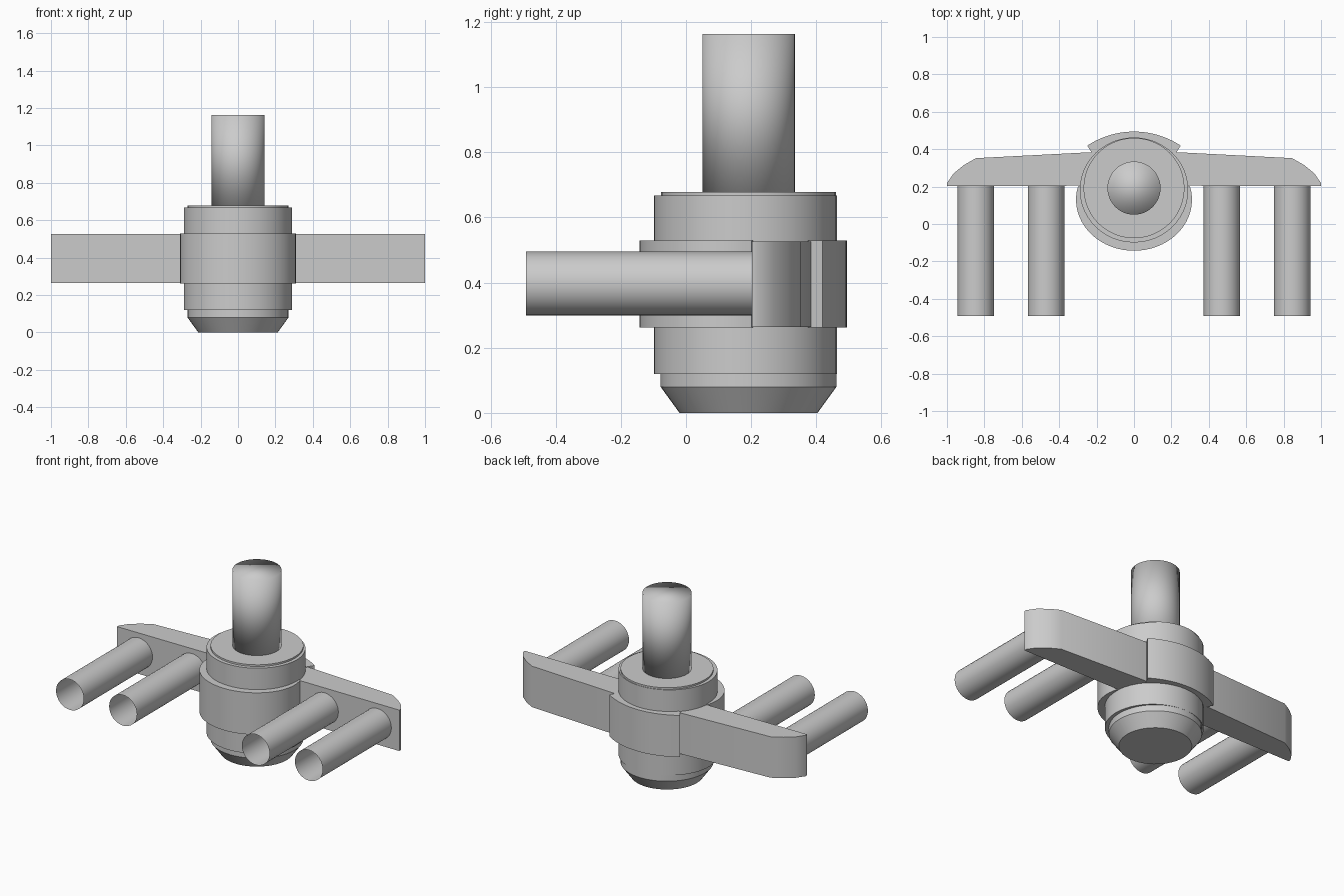
import bpy, bmesh, math

if "Cube" in bpy.data.objects:
    bpy.data.objects.remove(bpy.data.objects["Cube"])

N = 48


def finish(name, bm, angle=35, mirror=False):
    bmesh.ops.recalc_face_normals(bm, faces=bm.faces)
    me = bpy.data.meshes.new(name)
    bm.to_mesh(me)
    bm.free()
    ob = bpy.data.objects.new(name, me)
    bpy.context.collection.objects.link(ob)
    bpy.ops.object.select_all(action='DESELECT')
    ob.select_set(True)
    bpy.context.view_layer.objects.active = ob
    bpy.ops.object.shade_smooth_by_angle(angle=math.radians(angle))
    if mirror:
        ob.modifiers.new("mirror", 'MIRROR').use_mirror_merge = False
    return ob


def turned(name, cy, profile, angle=35):
    """Stack of elliptical rings (rx, ry, z) around the upright axis at y = cy."""
    bm = bmesh.new()
    rings = [[bm.verts.new((rx * math.cos(2 * math.pi * i / N),
                            cy + ry * math.sin(2 * math.pi * i / N), z))
              for i in range(N)] for rx, ry, z in profile]
    for a, b in zip(rings, rings[1:]):
        for i in range(N):
            j = (i + 1) % N
            bm.faces.new((a[i], a[j], b[j], b[i]))
    bm.faces.new(rings[0])
    bm.faces.new(rings[-1])
    return finish(name, bm, angle)


def prism(name, outline, z0, z1, mirror=False):
    """Plan outline extruded upwards."""
    bm = bmesh.new()
    face = bm.faces.new([bm.verts.new((x, y, z0)) for x, y in outline])
    ext = bmesh.ops.extrude_face_region(bm, geom=[face])
    top = [v for v in ext['geom'] if isinstance(v, bmesh.types.BMVert)]
    bmesh.ops.translate(bm, verts=top, vec=(0, 0, z1 - z0))
    return finish(name, bm, 35, mirror)


def tube(name, x):
    """Thin open barrel pointing forward, mirrored to the other side."""
    bm = bmesh.new()
    bmesh.ops.create_cone(bm, cap_ends=False, segments=32, radius1=0.098,
                          radius2=0.098, depth=0.70)
    for v in bm.verts:
        px, py, pz = v.co
        v.co = (x + px, pz - 0.142, 0.397 + py)
    return finish(name, bm, 35, True)


# Central body: chamfered base, drum, top plate and upright column
turned("base", 0.192, [(0.212, 0.212, 0.0), (0.27, 0.27, 0.08), (0.27, 0.27, 0.13)])
turned("drum", 0.182, [(0.29, 0.281, 0.12), (0.29, 0.281, 0.667)])
turned("top_plate", 0.192, [(0.27, 0.268, 0.66), (0.27, 0.268, 0.678)])
turned("column", 0.192, [(0.142, 0.142, 0.67), (0.142, 0.142, 1.163)], 180)

# Front collar: rounded band ending where the wings start
collar = [(0.31 * math.cos(a), 0.13 + 0.273 * math.sin(a))
          for a in (math.radians(165 + 210 * i / 36) for i in range(37))]
prism("front_collar", [(-0.28, 0.21)] + collar + [(0.28, 0.21)], 0.262, 0.53)

# Rear pad: shallow curved block
pad = [(0.454 * math.cos(a), 0.04 + 0.454 * math.sin(a))
       for a in (math.radians(56.6 + 66.8 * i / 20) for i in range(21))]
prism("rear_pad", [(0.222, 0.375)] + pad + [(-0.222, 0.375)], 0.262, 0.529)

# Side arms and the barrels mounted on their front faces
prism("arm", [(0.15, 0.205), (1.0, 0.203), (0.999, 0.22), (0.965, 0.27),
              (0.91, 0.315), (0.845, 0.352), (0.245, 0.383), (0.15, 0.385)],
      0.264, 0.526, True)
tube("inner_barrel", 0.47)
tube("outer_barrel", 0.846)
